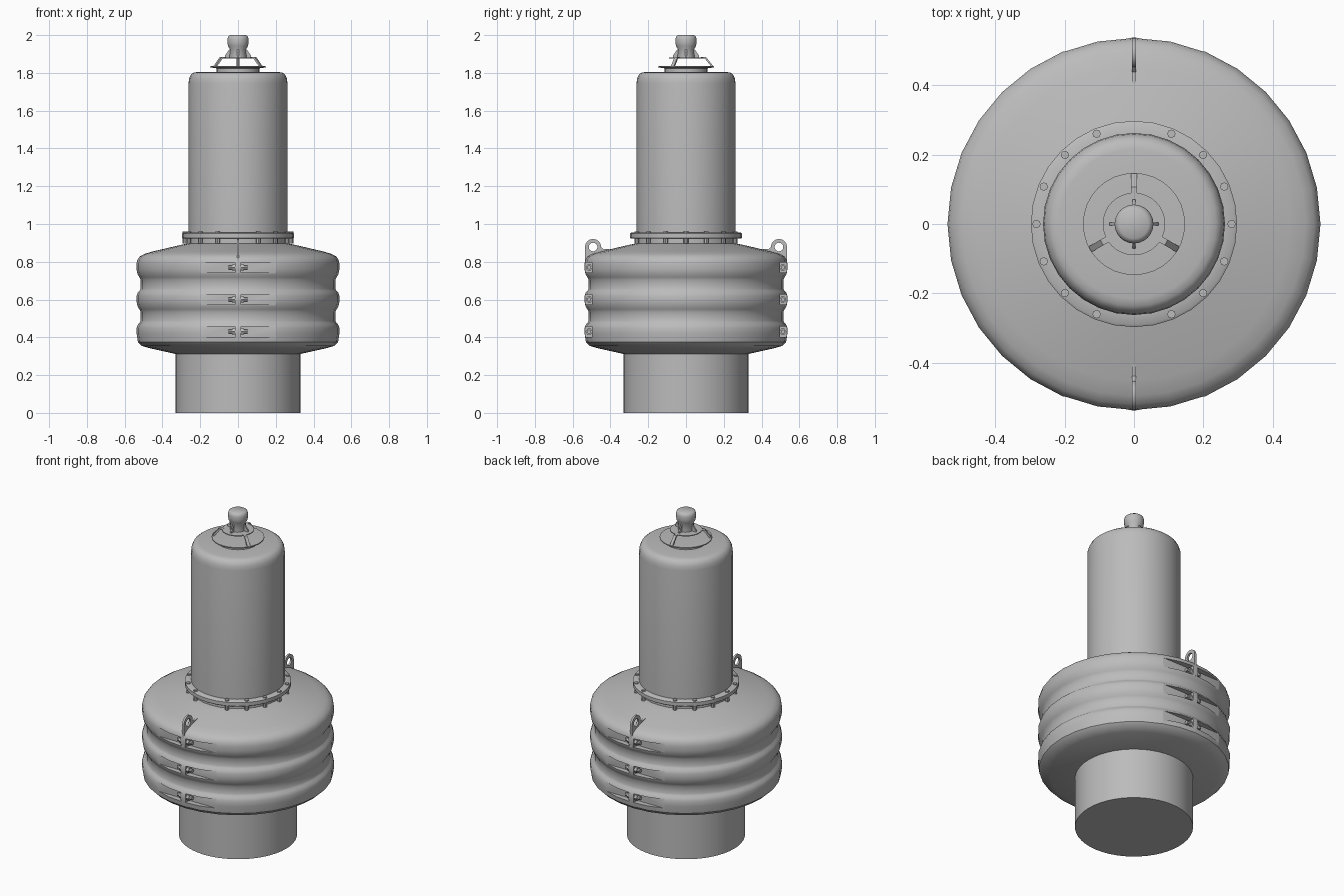
import bpy, bmesh, math
from mathutils import Matrix, Vector

cube = bpy.data.objects.get("Cube")
if cube:
    bpy.data.objects.remove(cube, do_unlink=True)

grey = bpy.data.materials.new("plain grey")
grey.use_nodes = True
grey.diffuse_color = (0.5, 0.5, 0.5, 1)
grey.node_tree.nodes["Principled BSDF"].inputs["Base Color"].default_value = (0.5, 0.5, 0.5, 1)


def finish(name, bm, smooth=40):
    """Turn a bmesh into a shaded object."""
    bmesh.ops.recalc_face_normals(bm, faces=bm.faces)
    mesh = bpy.data.meshes.new(name)
    bm.to_mesh(mesh)
    bm.free()
    mesh.materials.append(grey)
    obj = bpy.data.objects.new(name, mesh)
    bpy.context.collection.objects.link(obj)
    if smooth:
        smooth_by_angle(obj, smooth)
    return obj


def smooth_by_angle(obj, degrees):
    bpy.ops.object.select_all(action="DESELECT")
    obj.select_set(True)
    bpy.context.view_layer.objects.active = obj
    bpy.ops.object.shade_smooth_by_angle(angle=math.radians(degrees))


def lathe(name, profile, sides=32, smooth=40):
    """Revolve (radius, height) points about z, closing both ends."""
    bm = bmesh.new()
    rings = [[bm.verts.new((r * math.cos(math.tau * i / sides),
                            r * math.sin(math.tau * i / sides), z))
              for i in range(sides)] for r, z in profile]
    for low, high in zip(rings, rings[1:]):
        for i in range(sides):
            j = (i + 1) % sides
            bm.faces.new((low[i], low[j], high[j], high[i]))
    bm.faces.new(rings[0])
    bm.faces.new(rings[-1])
    return finish(name, bm, smooth)


def add_box(bm, low, high):
    low, high = Vector(low), Vector(high)
    size = Matrix.Diagonal((*(high - low), 1))
    bmesh.ops.create_cube(bm, size=1, matrix=Matrix.Translation((low + high) / 2) @ size)


def add_rod(bm, centre, radius, length, axis="Z", sides=8):
    turn = Matrix.Rotation(math.pi / 2, 4, "Y") if axis == "X" else Matrix()
    bmesh.ops.create_cone(bm, cap_ends=True, segments=sides, radius1=radius, radius2=radius,
                          depth=length, matrix=Matrix.Translation(centre) @ turn)


def add_plate(bm, outline, thickness, angle):
    """Thin upright plate from (radius, height) points, turned about z."""
    turn = Matrix.Rotation(angle, 4, "Z")
    sides = [[bm.verts.new(turn @ Vector((r, t, z))) for r, z in outline]
             for t in (-thickness / 2, thickness / 2)]
    bm.faces.new(sides[0])
    bm.faces.new(sides[1][::-1])
    for i in range(len(outline)):
        j = (i + 1) % len(outline)
        bm.faces.new((sides[0][i], sides[0][j], sides[1][j], sides[1][i]))


def apply_difference(obj, cutter):
    cutter.hide_render = True
    mod = obj.modifiers.new("cut", "BOOLEAN")
    mod.operation, mod.solver, mod.object = "DIFFERENCE", "EXACT", cutter
    bpy.context.view_layer.objects.active = obj
    bpy.ops.object.modifier_apply(modifier=mod.name)
    bpy.data.objects.remove(cutter, do_unlink=True)


# Base drum
lathe("base_drum", [(0.33, 0), (0.33, 0.33)], 48)

# Ribbed collar with three bulges
band_heights = (0.43, 0.6, 0.77)
profile = [(0.3, 0.31), (0.33, 0.312), (0.47, 0.343), (0.51, 0.355), (0.53, 0.375)]
for z in band_heights:
    if z > band_heights[0]:
        profile += [(0.515, z - 0.066), (0.522, z - 0.052), (0.532, z - 0.035)]
    profile += [(0.537, z - 0.01), (0.537, z + 0.02)]
    if z < band_heights[-1]:
        profile += [(0.53, z + 0.038), (0.52, z + 0.048), (0.515, z + 0.058)]
profile += [(0.533, 0.81), (0.52, 0.828), (0.495, 0.842), (0.45, 0.855), (0.3, 0.89), (0.25, 0.9)]
collar = lathe("ribbed_collar", profile, 32, 0)

# Tapering pockets beside the front and back seams
pockets = bmesh.new()
for z in band_heights:
    for sx in (-1, 1):
        for sy in (-1, 1):
            xs, ys = sorted((sx * 0.016, sx * 0.3)), sorted((sy * 0.497, sy * 0.6))
            add_box(pockets, (xs[0], ys[0], z - 0.027), (xs[1], ys[1], z + 0.027))
apply_difference(collar, finish("pocket_cutter", pockets, 0))
smooth_by_angle(collar, 35)

# Clamp bolts through the seams
bm = bmesh.new()
for z in band_heights:
    for sy in (-1, 1):
        add_rod(bm, (0, sy * 0.513, z), 0.011, 0.1, "X")
        add_rod(bm, (0, sy * 0.513, z), 0.018, 0.066, "X", 6)
finish("clamp_bolts", bm)

# Lifting lugs with eye holes
bm = bmesh.new()
eye_r, eye_z, eye_size = 0.492, 0.878, 0.043
outline = [(0.535, 0.74), (0.535, eye_z)]
outline += [(eye_r + eye_size * math.cos(a), eye_z + eye_size * math.sin(a))
            for a in (math.pi * k / 8 for k in range(1, 8))]
outline += [(0.45, eye_z), (0.437, 0.866), (0.405, 0.869), (0.405, 0.74)]
for angle in (math.pi / 2, -math.pi / 2):
    add_plate(bm, outline, 0.012, angle)
lugs = finish("lifting_lugs", bm, 0)
bm = bmesh.new()
for sy in (-1, 1):
    turn = Matrix.Translation((0, sy * eye_r, eye_z)) @ Matrix.Rotation(math.pi / 2, 4, "Y")
    bmesh.ops.create_cone(bm, cap_ends=True, segments=16, radius1=0.023, radius2=0.023,
                          depth=0.1, matrix=turn)
apply_difference(lugs, finish("eye_cutter", bm, 0))
smooth_by_angle(lugs, 35)

# Bolted neck flange
lathe("neck_flange", [(0.265, 0.88), (0.265, 0.922), (0.29, 0.922), (0.297, 0.927),
                      (0.297, 0.949), (0.29, 0.954), (0.25, 0.954)])
bm = bmesh.new()
for i in range(16):
    if i % 8 != 4:
        a = math.tau * i / 16
        add_rod(bm, (0.281 * math.cos(a), 0.281 * math.sin(a), 0.929), 0.012, 0.064)
finish("flange_bolts", bm)

# Tall cylinder with rounded shoulder
lathe("tall_cylinder", [(0.262, 0.89), (0.262, 1.745), (0.259, 1.77), (0.25, 1.79),
                        (0.236, 1.801), (0.215, 1.805), (0.1, 1.806)])

# Cap seat and lower dish
lathe("cap_seat", [(0.113, 1.8), (0.113, 1.828)])
lathe("lower_dish", [(0.113, 1.824), (0.147, 1.829), (0.147, 1.835), (0.1, 1.837)])

# Raised upper plate carried by three struts
lathe("upper_plate", [(0.09, 1.877), (0.09, 1.882)])
bm = bmesh.new()
for k in range(3):
    add_plate(bm, [(0.147, 1.833), (0.107, 1.883), (0.08, 1.883), (0.08, 1.876),
                   (0.1, 1.876), (0.134, 1.833)], 0.018, math.pi / 2 + math.tau * k / 3)
finish("cap_struts", bm, 0)

# Top knob with four gusset fins
lathe("top_knob", [(0.045, 1.88), (0.043, 1.925), (0.053, 1.942), (0.056, 1.96),
                   (0.056, 1.98), (0.052, 1.993), (0.042, 2.0)], 24)
bm = bmesh.new()
for k in range(4):
    add_plate(bm, [(0.03, 1.88), (0.07, 1.88), (0.07, 1.89), (0.046, 1.925), (0.03, 1.925)],
              0.008, math.tau * k / 4)
finish("knob_fins", bm, 0)
